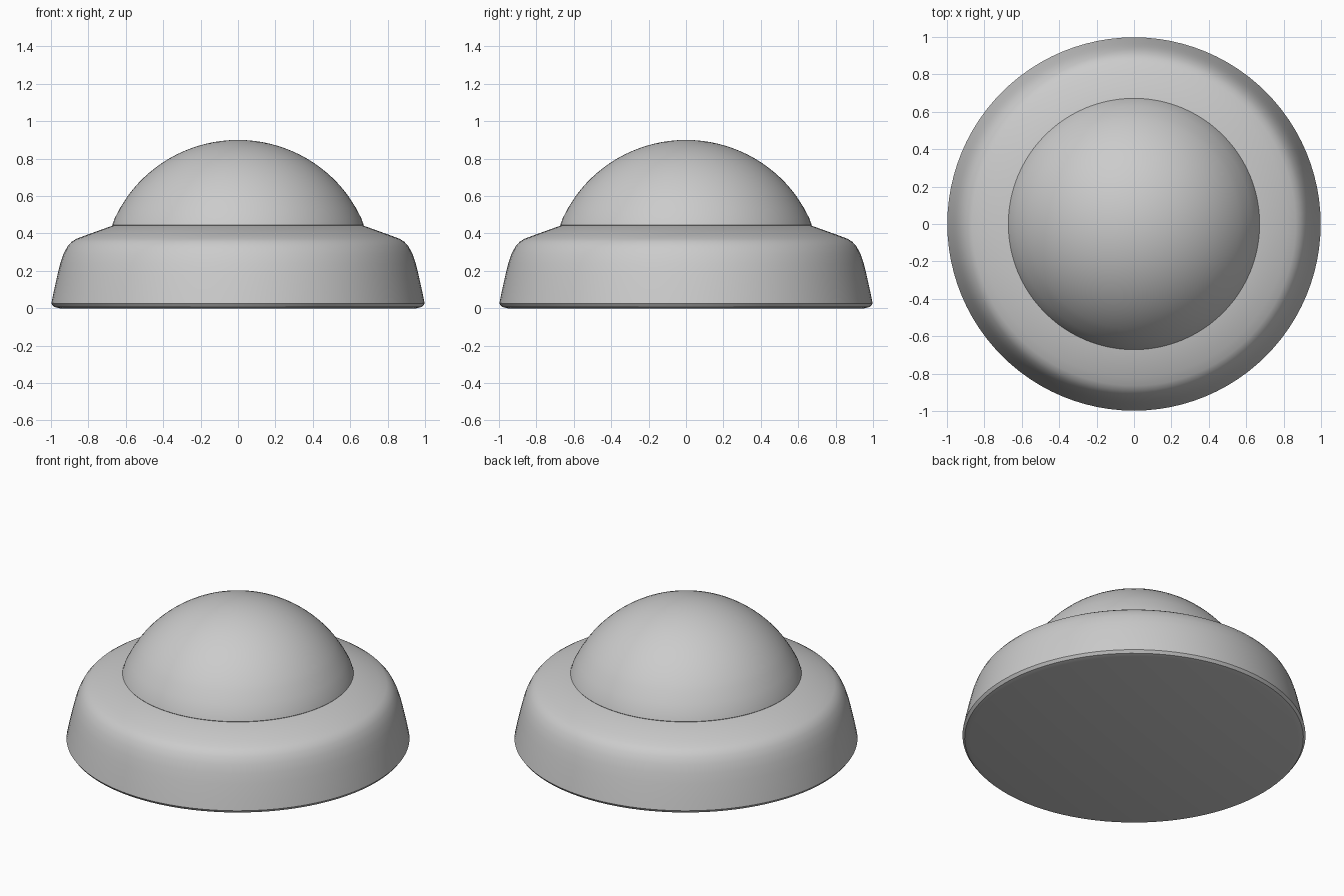
import bpy
import bmesh
import math

cube = bpy.data.objects.get("Cube")
if cube:
    bpy.data.objects.remove(cube, do_unlink=True)

SEGMENTS = 96

grey = bpy.data.materials.new("light_grey")
grey.use_nodes = True
grey.diffuse_color = (0.6, 0.6, 0.6, 1)
grey.node_tree.nodes["Principled BSDF"].inputs["Base Color"].default_value = (0.6, 0.6, 0.6, 1)


def lathe(name, profile):
    """Spin a (radius, height) profile around the z axis."""
    bm = bmesh.new()
    verts = [bm.verts.new((r, 0, z)) for r, z in profile]
    edges = [bm.edges.new(pair) for pair in zip(verts, verts[1:])]
    bmesh.ops.spin(bm, geom=verts + edges, cent=(0, 0, 0), axis=(0, 0, 1),
                   angle=math.tau, steps=SEGMENTS, use_duplicate=False)
    bmesh.ops.remove_doubles(bm, verts=bm.verts, dist=0.0005)
    bmesh.ops.recalc_face_normals(bm, faces=bm.faces)
    mesh = bpy.data.meshes.new(name)
    bm.to_mesh(mesh)
    bm.free()
    mesh.materials.append(grey)
    obj = bpy.data.objects.new(name, mesh)
    bpy.context.collection.objects.link(obj)
    bpy.ops.object.select_all(action="DESELECT")
    obj.select_set(True)
    bpy.context.view_layer.objects.active = obj
    bpy.ops.object.shade_smooth_by_angle(angle=math.radians(32))
    return obj


# Housing: flat underside, small bottom bevel, tapered wall, rounded shoulder
lathe("base_housing", [
    (0, 0), (0.955, 0), (0.985, 0.008), (0.998, 0.025),
    (0.985, 0.09), (0.965, 0.18), (0.95, 0.24), (0.933, 0.29),
    (0.912, 0.33), (0.89, 0.355), (0.865, 0.371), (0.82, 0.388),
    (0.67, 0.442), (0.6, 0.442), (0, 0.442),
])

# Dome: spherical cap that flares straight down to its rim
radius = 0.73
sweep = math.asin(0.59 / radius)
cap = [(radius * math.sin(sweep * i / 16),
        0.9 - radius + radius * math.cos(sweep * i / 16)) for i in range(17)]
lathe("dome", cap + [(0.63, 0.537), (0.66, 0.48), (0.672, 0.445), (0.67, 0.442)])
